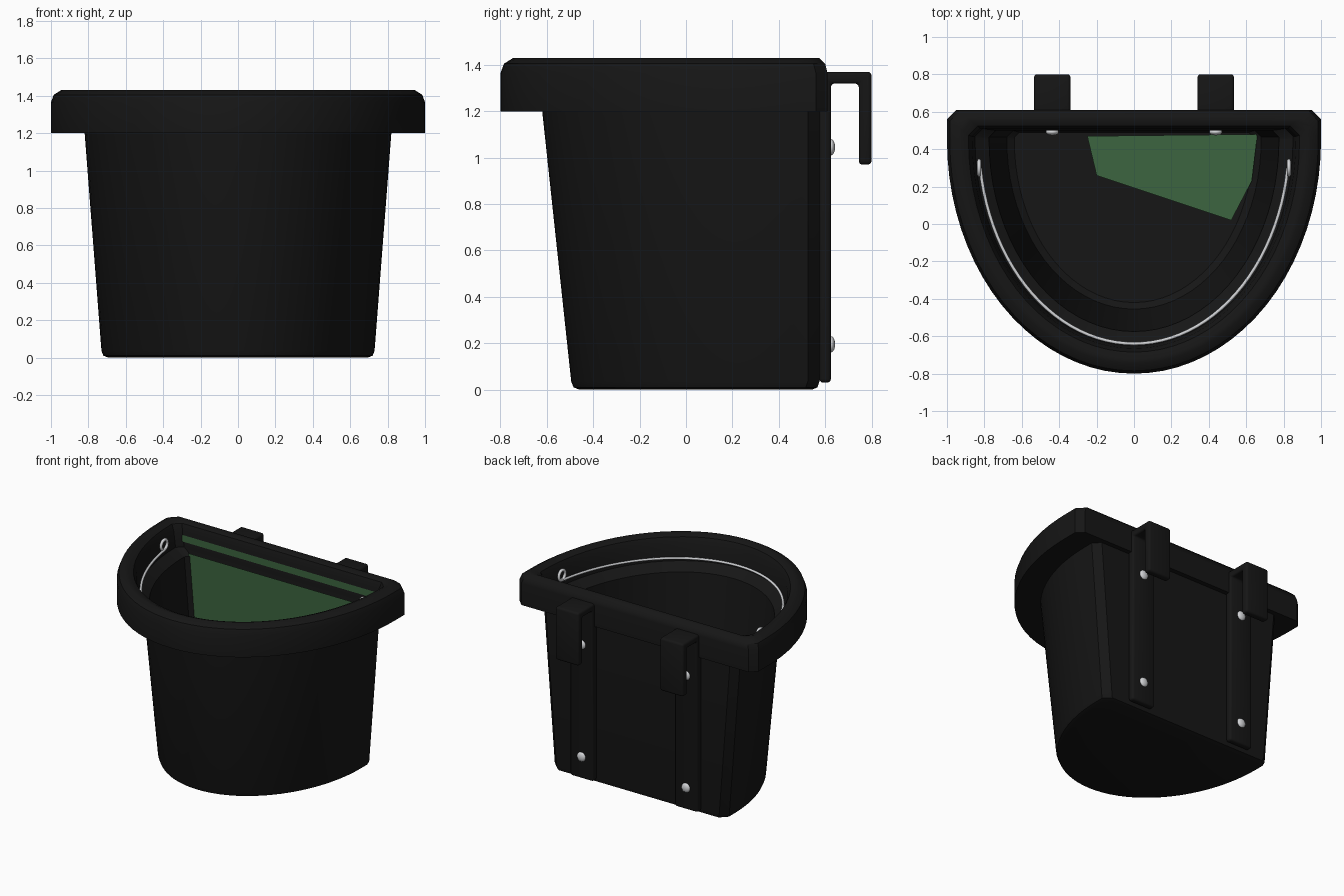
import bpy, bmesh, math
from mathutils import Matrix

if "Cube" in bpy.data.objects:
    bpy.data.objects.remove(bpy.data.objects["Cube"])


def mat(name, c):
    m = bpy.data.materials.new(name)
    m.diffuse_color = (*c, 1)
    m.use_nodes = True
    m.node_tree.nodes["Principled BSDF"].inputs["Base Color"].default_value = m.diffuse_color
    return m


BLACK = mat("black_plastic", (0.008, 0.008, 0.008))
GREEN = mat("green_lining", (0.045, 0.13, 0.05))
STEEL = mat("steel", (0.65, 0.66, 0.68))


def finish(name, bm, m, angle=35):
    bmesh.ops.recalc_face_normals(bm, faces=bm.faces)
    me = bpy.data.meshes.new(name)
    bm.to_mesh(me)
    bm.free()
    me.materials.append(m)
    ob = bpy.data.objects.new(name, me)
    bpy.context.collection.objects.link(ob)
    bpy.ops.object.select_all(action='DESELECT')
    ob.select_set(True)
    bpy.context.view_layer.objects.active = ob
    bpy.ops.object.shade_smooth_by_angle(angle=math.radians(angle))
    return ob


# D-shaped outline: half ellipse in front, flat back with small cut corners
YC = 0.45


def outline(a, front, back, z, n=40):
    b = YC - front
    pts = [(a * math.cos(math.pi * i / n), YC - b * math.sin(math.pi * i / n), z)
           for i in range(n + 1)]
    c = min(0.05, (back - YC) * 0.7)
    return pts + [(-a, back - c, z), (-a + c, back, z), (a - c, back, z), (a, back - c, z)]


# Bucket: one skin from inner floor, over the rim, to the underside
# (half width, front y, back y, z)
loops = [(.64, -.42, .49, .05), (.68, -.455, .50, .08), (.775, -.575, .50, 1.20),
         (.85, -.65, .51, 1.25), (.865, -.665, .51, 1.37), (.885, -.685, .525, 1.415),
         (.92, -.72, .55, 1.43), (.945, -.745, .575, 1.43), (.985, -.785, .60, 1.405),
         (1, -.8, .61, 1.365), (1, -.8, .61, 1.20), (.82, -.62, .575, 1.20),
         (.73, -.495, .575, .035), (.72, -.485, .567, .01), (.695, -.46, .545, 0)]
bm = bmesh.new()
rings = [[bm.verts.new(p) for p in outline(*l)] for l in loops]
for r, s in zip(rings, rings[1:]):
    for i in range(len(r)):
        j = (i + 1) % len(r)
        bm.faces.new((r[i], r[j], s[j], s[i]))
bm.faces.new(rings[0])
bm.faces.new(rings[-1])
finish("bucket", bm, BLACK)


# Green lining on the inside back wall and part of the floor
def sheet(name, pts):
    bm = bmesh.new()
    bm.faces.new([bm.verts.new(p) for p in pts])
    finish(name, bm, GREEN)


sheet("back_lining", [(-.66, .492, .07), (.66, .492, .07), (.76, .492, 1.22), (-.76, .492, 1.22)])
sheet("back_lining_strip", [(-.82, .503, 1.29), (.82, .503, 1.29), (.82, .503, 1.34), (-.82, .503, 1.34)])
sheet("floor_lining", [(-.25, .47, .07), (-.2, .26, .07), (.52, .02, .07), (.63, .23, .07), (.66, .48, .07)])


# Hanging straps with hooks, as an extruded side profile
profile = [(.575, .03), (.625, .03), (.625, 1.32), (.745, 1.32), (.745, .97),
           (.80, .97), (.80, 1.37), (.575, 1.37)]


def strap(name, x, w=.195):
    bm = bmesh.new()
    f = bm.faces.new([bm.verts.new((x - w / 2, y, z)) for y, z in profile])
    g = bmesh.ops.extrude_face_region(bm, geom=[f])
    bmesh.ops.translate(bm, vec=(w, 0, 0),
                        verts=[v for v in g["geom"] if isinstance(v, bmesh.types.BMVert)])
    bmesh.ops.bevel(bm, geom=bm.edges[:], offset=.016, segments=3, affect='EDGES', profile=.5)
    finish(name, bm, BLACK)


# Domed screw heads
def screw(name, x, y, z, r=.035, depth=.018):
    bm = bmesh.new()
    bmesh.ops.create_uvsphere(bm, u_segments=20, v_segments=10, radius=1)
    bm.transform(Matrix.Translation((x, y, z)) @ Matrix.Diagonal((r, depth, r, 1)))
    finish(name, bm, STEEL)


# Wire handle resting inside the rim, with an eye at each end
def wire(name, pts, r, cyclic=False):
    cu = bpy.data.curves.new(name, 'CURVE')
    cu.dimensions = '3D'
    cu.bevel_depth = r
    cu.bevel_resolution = 3
    cu.use_fill_caps = True
    sp = cu.splines.new('POLY')
    sp.points.add(len(pts) - 1)
    for p, q in zip(sp.points, pts):
        p.co = (*q, 1)
        p.radius = 1
    sp.use_cyclic_u = cyclic
    cu.materials.append(STEEL)
    ob = bpy.data.objects.new(name, cu)
    bpy.context.collection.objects.link(ob)


arc = []
for i in range(49):
    t = math.radians(8 + 164 * i / 48)
    arc.append((.83 * math.cos(t), YC - 1.09 * math.sin(t), 1.31 - .04 * math.sin(t)))
wire("handle", arc, .009)

for side, s in (("left", -1), ("right", 1)):
    strap(side + "_strap", s * .437)
    for label, z in (("upper", 1.045), ("lower", .195)):
        screw(f"{side}_{label}_screw", s * .437, .625, z)
    screw(side + "_inner_nut", s * .437, .492, .195)
    eye = [(s * .828, .30 + .037 * math.cos(k * math.pi / 12), 1.34 + .037 * math.sin(k * math.pi / 12))
           for k in range(24)]
    wire(side + "_handle_eye", eye, .011, True)
